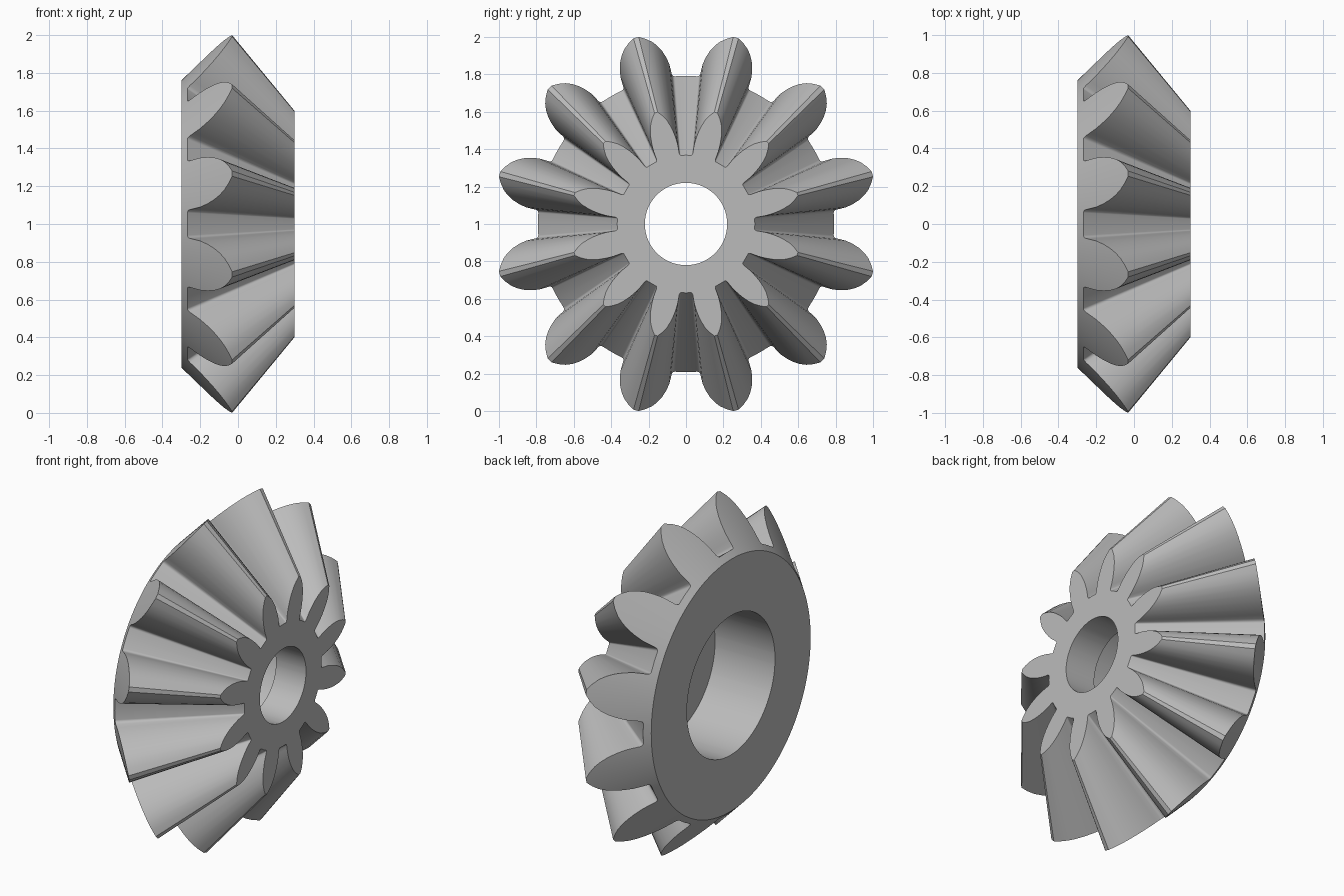
import bpy, bmesh, math

cube = bpy.data.objects.get("Cube")
if cube:
    bpy.data.objects.remove(cube, do_unlink=True)

TEETH = 12
FRONT_X, BACK_X, FLOOR_X = 0.3, -0.3, 0.1
APEX_X = 0.793                        # all tooth surfaces taper to this point
RIM_R, BORE_R, COUNTERBORE_R = 0.76, 0.22, 0.42

# One tooth flank, root to tip: radius on the back cone, half angle in degrees
FLANK = [(0.792, 10.7), (0.7935, 10.2), (0.798, 9.8), (0.806, 9.55),
         (0.83, 9.35), (0.862, 9.0), (0.90, 8.15), (0.935, 7.1),
         (0.964, 5.9), (0.99, 4.5), (1.013, 2.7), (1.0315, 0.8)]

metal = bpy.data.materials.new("grey metal")
metal.use_nodes = True
grey = (0.5, 0.5, 0.5, 1)
metal.diffuse_color = grey
metal.node_tree.nodes["Principled BSDF"].inputs["Base Color"].default_value = grey

# Outline of one pitch (gap centre, rising flank, falling flank), repeated
pitch = 360 / TEETH
root_r = FLANK[0][0]
outline = []
for i in range(TEETH):
    mid = (i + 0.5) * pitch
    outline.append((root_r, mid - pitch / 2))
    outline += [(r, mid - a) for r, a in FLANK]
    outline += [(r, mid + a) for r, a in reversed(FLANK)]


def cone_x(r):
    """Position along the axis of a radius on the 45 degree back cone."""
    return BACK_X + (r - RIM_R) * 0.99


def front_r(r):
    """Radius on the front face after tapering towards the apex."""
    return r * (APEX_X - FRONT_X) / (APEX_X - cone_x(r))


def circle(r, x):
    return [(r, x) for _ in outline]


# Closed loop of rings: bore, front face, teeth, back cone, counterbore
rings = [circle(BORE_R, FRONT_X),
         [(front_r(r), FRONT_X) for r, _ in outline],
         [(r, cone_x(r)) for r, _ in outline],
         circle(RIM_R, BACK_X),
         circle(COUNTERBORE_R, BACK_X),
         circle(COUNTERBORE_R, FLOOR_X),
         circle(BORE_R, FLOOR_X)]

bm = bmesh.new()
loops = []
for ring in rings:
    loop = []
    for (r, x), (_, deg) in zip(ring, outline):
        a = math.radians(deg)
        loop.append(bm.verts.new((x, r * math.sin(a), 1 + r * math.cos(a))))
    loops.append(loop)

n = len(outline)
for k, a in enumerate(loops):
    b = loops[(k + 1) % len(loops)]
    for i in range(n):
        j = (i + 1) % n
        bm.faces.new((a[i], a[j], b[j], b[i]))
bmesh.ops.recalc_face_normals(bm, faces=bm.faces)

mesh = bpy.data.meshes.new("bevel_gear")
bm.to_mesh(mesh)
bm.free()
mesh.materials.append(metal)
gear = bpy.data.objects.new("bevel_gear", mesh)
bpy.context.collection.objects.link(gear)

bpy.ops.object.select_all(action="DESELECT")
gear.select_set(True)
bpy.context.view_layer.objects.active = gear
bpy.ops.object.shade_smooth_by_angle(angle=math.radians(35))
